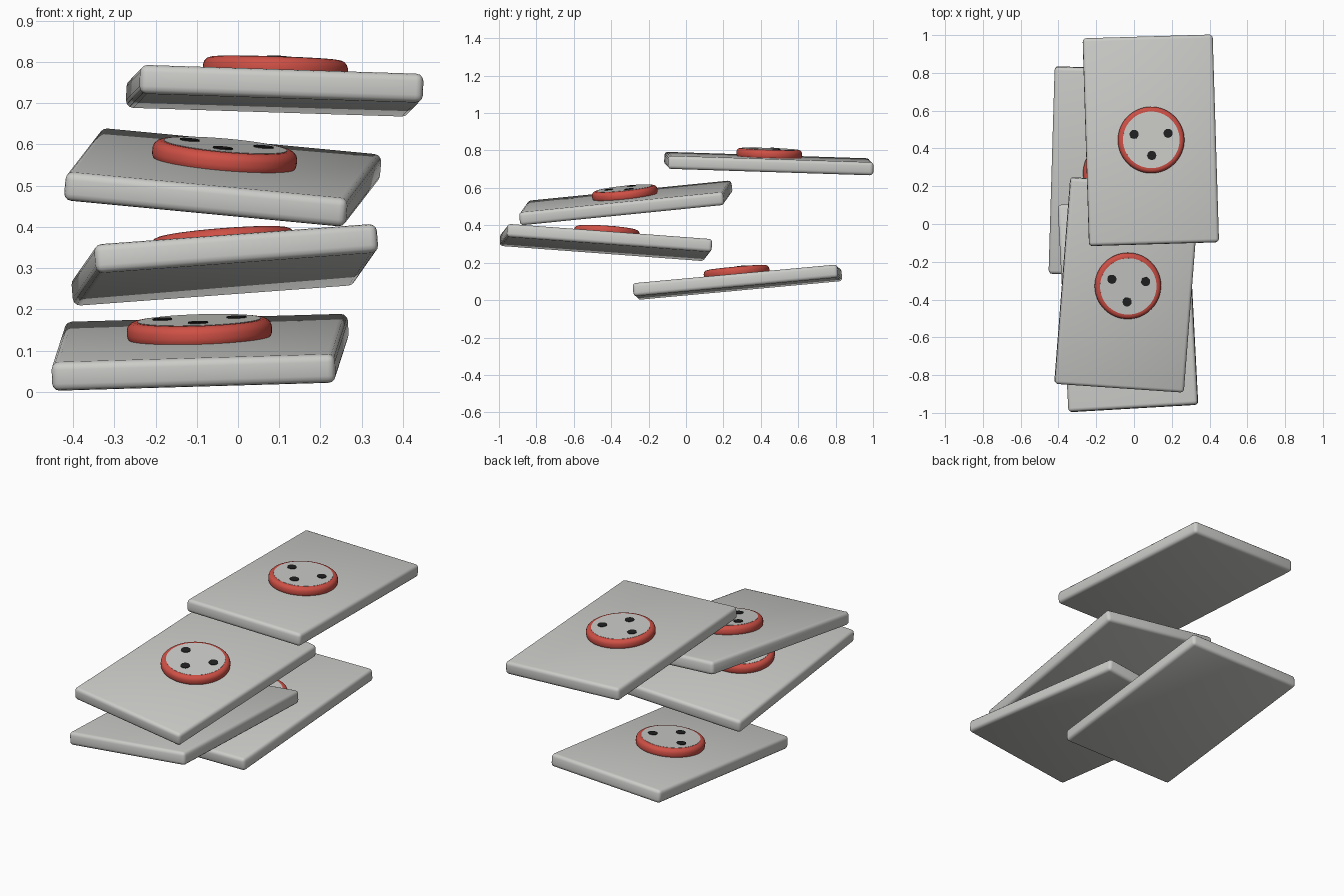
import bpy, bmesh, math
from mathutils import Matrix, Vector

if "Cube" in bpy.data.objects:
    bpy.data.objects.remove(bpy.data.objects["Cube"])


def material(name, rgb):
    m = bpy.data.materials.new(name)
    m.use_nodes = True
    colour = (*rgb, 1)
    m.diffuse_color = colour
    m.node_tree.nodes["Principled BSDF"].inputs["Base Color"].default_value = colour
    return m


GREY = material("light grey", (0.6, 0.6, 0.58))
RED = material("red", (0.62, 0.08, 0.06))
BLACK = material("black", (0.015, 0.015, 0.015))

WIDTH, LENGTH, THICK = 0.688, 1.1, 0.07
RIM_R, FACE_R, DOT_R = 0.176, 0.15, 0.024


def finish(name, bm, mat, matrix):
    """Turn a bmesh into a placed, smooth-shaded object."""
    bmesh.ops.recalc_face_normals(bm, faces=bm.faces)
    mesh = bpy.data.meshes.new(name)
    bm.to_mesh(mesh)
    bm.free()
    mesh.materials.append(mat)
    ob = bpy.data.objects.new(name, mesh)
    bpy.context.collection.objects.link(ob)
    ob.matrix_world = matrix
    bpy.ops.object.select_all(action="DESELECT")
    ob.select_set(True)
    bpy.context.view_layer.objects.active = ob
    bpy.ops.object.shade_smooth_by_angle(angle=math.radians(40))
    return ob


def slab(name, matrix):
    bm = bmesh.new()
    bmesh.ops.create_cube(bm, size=1, matrix=Matrix.Diagonal((WIDTH, LENGTH, THICK, 1)))
    bmesh.ops.bevel(bm, geom=bm.edges[:], offset=0.018, segments=3,
                    profile=0.5, affect="EDGES")
    finish(name, bm, GREY, matrix)


def lathe(name, profile, mat, matrix, steps=64):
    """Spin an (r, z) profile around the local z axis."""
    bm = bmesh.new()
    verts = [bm.verts.new((r, 0, z)) for r, z in profile]
    edges = [bm.edges.new(pair) for pair in zip(verts, verts[1:])]
    bmesh.ops.spin(bm, geom=verts + edges, cent=(0, 0, 0), axis=(0, 0, 1),
                   angle=math.tau, steps=steps, use_duplicate=False)
    bmesh.ops.remove_doubles(bm, verts=bm.verts, dist=1e-5)
    finish(name, bm, mat, matrix)


def disc(name, radius, low, high, mat, matrix, sides):
    bm = bmesh.new()
    bmesh.ops.create_cone(bm, cap_ends=True, segments=sides, radius1=radius,
                          radius2=radius, depth=high - low,
                          matrix=Matrix.Translation((0, 0, (low + high) / 2)))
    finish(name, bm, mat, matrix)


def tilted(centre, yaw, rise_x, rise_y):
    """Placement from a yaw in degrees and the slopes along width and length."""
    a = math.radians(yaw)
    x = Vector((math.cos(a), math.sin(a), rise_x)).normalized()
    y = Vector((-math.sin(a), math.cos(a), rise_y))
    z = x.cross(y).normalized()
    y = z.cross(x)
    rot = Matrix((x, y, z)).transposed().to_4x4()
    return Matrix.Translation(centre) @ rot


# Rounded red rim, from its base on the slab to the inner lip
RIM = [(RIM_R - 0.006, -0.004), (RIM_R - 0.001, 0.005), (RIM_R, 0.012),
       (RIM_R, 0.024), (RIM_R - 0.003, 0.033), (RIM_R - 0.01, 0.04),
       (RIM_R - 0.018, 0.043), (FACE_R - 0.008, 0.043)]
DOTS = [(-0.09, 0.032), (0.09, 0.032), (0, -0.083)]

# Four floating slabs: centre, yaw, slope along width, slope along length
SLABS = {
    "bottom": ((-0.092, 0.275, 0.096), -1.85, 0.029, 0.092),
    "lower": ((-0.032, -0.428, 0.308), 3.3, 0.074, -0.075),
    "upper": ((-0.037, -0.322, 0.52), -3.9, -0.095, 0.101),
    "top": ((0.089, 0.443, 0.73), 1.7, -0.032, -0.032),
}

for level, placement in SLABS.items():
    frame = tilted(*placement)
    slab(level + "_slab", frame)
    surface = frame @ Matrix.Translation((0, 0, THICK / 2))
    lathe(level + "_rim", RIM, RED, surface)
    disc(level + "_face", FACE_R, 0.036, 0.044, GREY, surface, 64)
    for i, (x, y) in enumerate(DOTS, 1):
        spot = surface @ Matrix.Translation((x, y, 0))
        disc(f"{level}_dot_{i}", DOT_R, 0.04, 0.047, BLACK, spot, 24)
